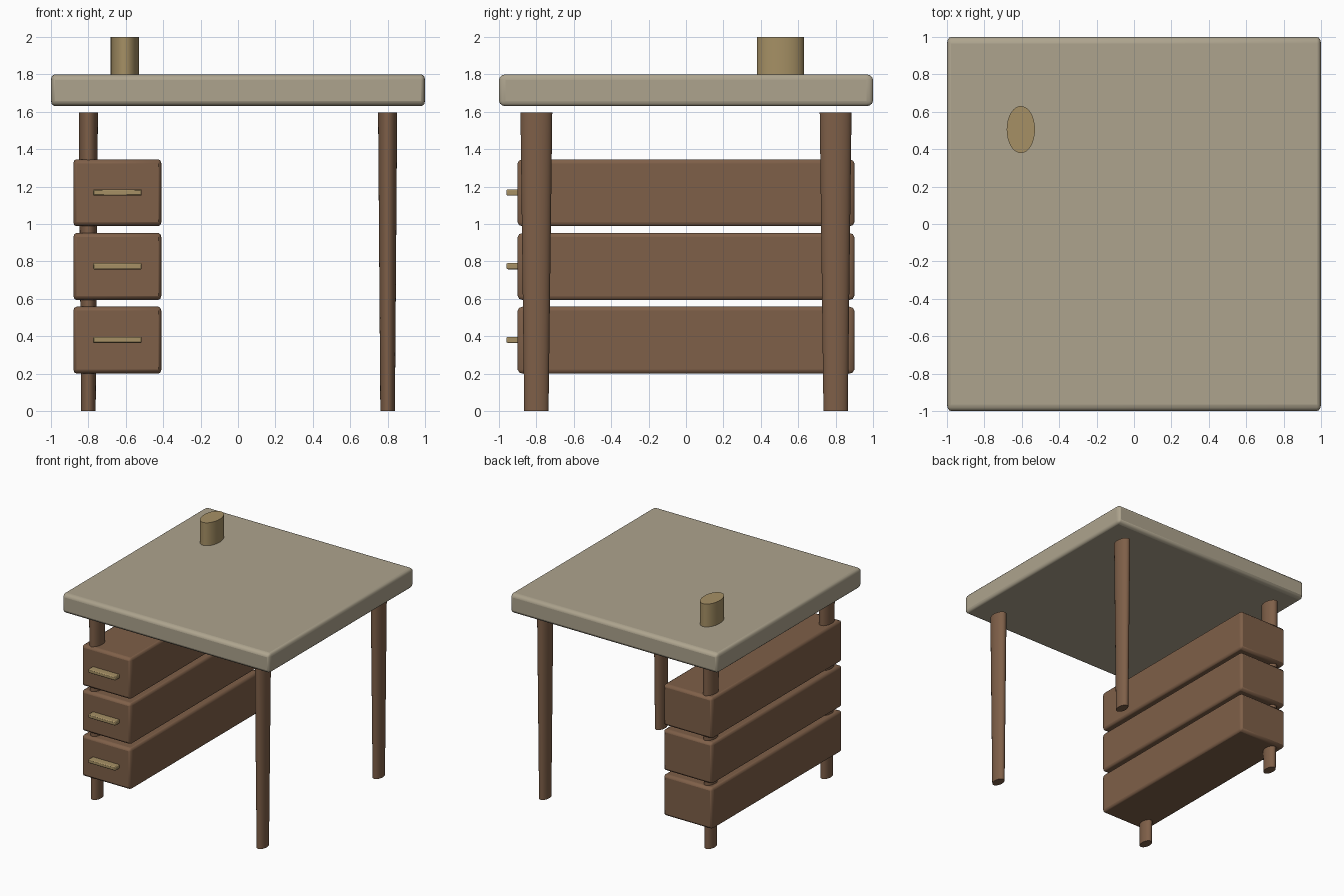
import bpy

if "Cube" in bpy.data.objects:
    bpy.data.objects.remove(bpy.data.objects["Cube"])

# Whole desk is stretched along y, so bevels and round parts are too
S = (0.6, 1.0, 0.8)


def material(name, rgb):
    m = bpy.data.materials.new(name)
    m.diffuse_color = (*rgb, 1)
    m.use_nodes = True
    m.node_tree.nodes["Principled BSDF"].inputs["Base Color"].default_value = m.diffuse_color
    return m


TOP = material("pale_wood", (0.42, 0.37, 0.27))
WOOD = material("brown_wood", (0.21, 0.115, 0.065))
BRASS = material("brass", (0.38, 0.28, 0.13))


def finish(obj, name, mat):
    obj.name = name
    obj.data.materials.append(mat)
    bpy.ops.object.shade_smooth_by_angle(angle=0.7)
    return obj


def rounded_box(name, lo, hi, bevel, mat, segments=3):
    centre = [(a + b) / 2 for a, b in zip(lo, hi)]
    bpy.ops.mesh.primitive_cube_add(size=1, location=centre)
    obj = bpy.context.object
    # size held in the mesh, stretch held in the object scale
    for v in obj.data.vertices:
        for i in range(3):
            v.co[i] *= (hi[i] - lo[i]) / S[i]
    obj.scale = S
    mod = obj.modifiers.new("bevel", 'BEVEL')
    mod.width = bevel
    mod.segments = segments
    return finish(obj, name, mat)


def oval_post(name, x, y, z0, z1, r0, r1, mat):
    bpy.ops.mesh.primitive_cone_add(vertices=32, radius1=r0, radius2=r1,
                                    depth=z1 - z0, location=(x, y, (z0 + z1) / 2))
    obj = bpy.context.object
    obj.scale = (S[0], 1, 1)
    return finish(obj, name, mat)


# Tabletop
rounded_box("tabletop", (-1, -1, 1.63), (1, 1, 1.80), 0.036, TOP)

# Tapered legs
for sx, side in ((-1, "left"), (1, "right")):
    for sy, end in ((-1, "front"), (1, "back")):
        oval_post(f"{end}_{side}_leg", 0.8 * sx, 0.8 * sy, 0, 1.595, 0.065, 0.085, WOOD)

# Drawers with handles
for i in range(3):
    z = 0.2 + 0.394 * i
    rounded_box(f"drawer_{i + 1}", (-0.88, -0.9, z), (-0.41, 0.9, z + 0.358), 0.027, WOOD, 2)
    rounded_box(f"drawer_handle_{i + 1}", (-0.775, -0.96, z + 0.164),
                (-0.515, -0.88, z + 0.197), 0.008, BRASS, 2)

# Pen cup on the desk
oval_post("pen_cup", -0.605, 0.505, 1.80, 2.0, 0.126, 0.126, BRASS)
